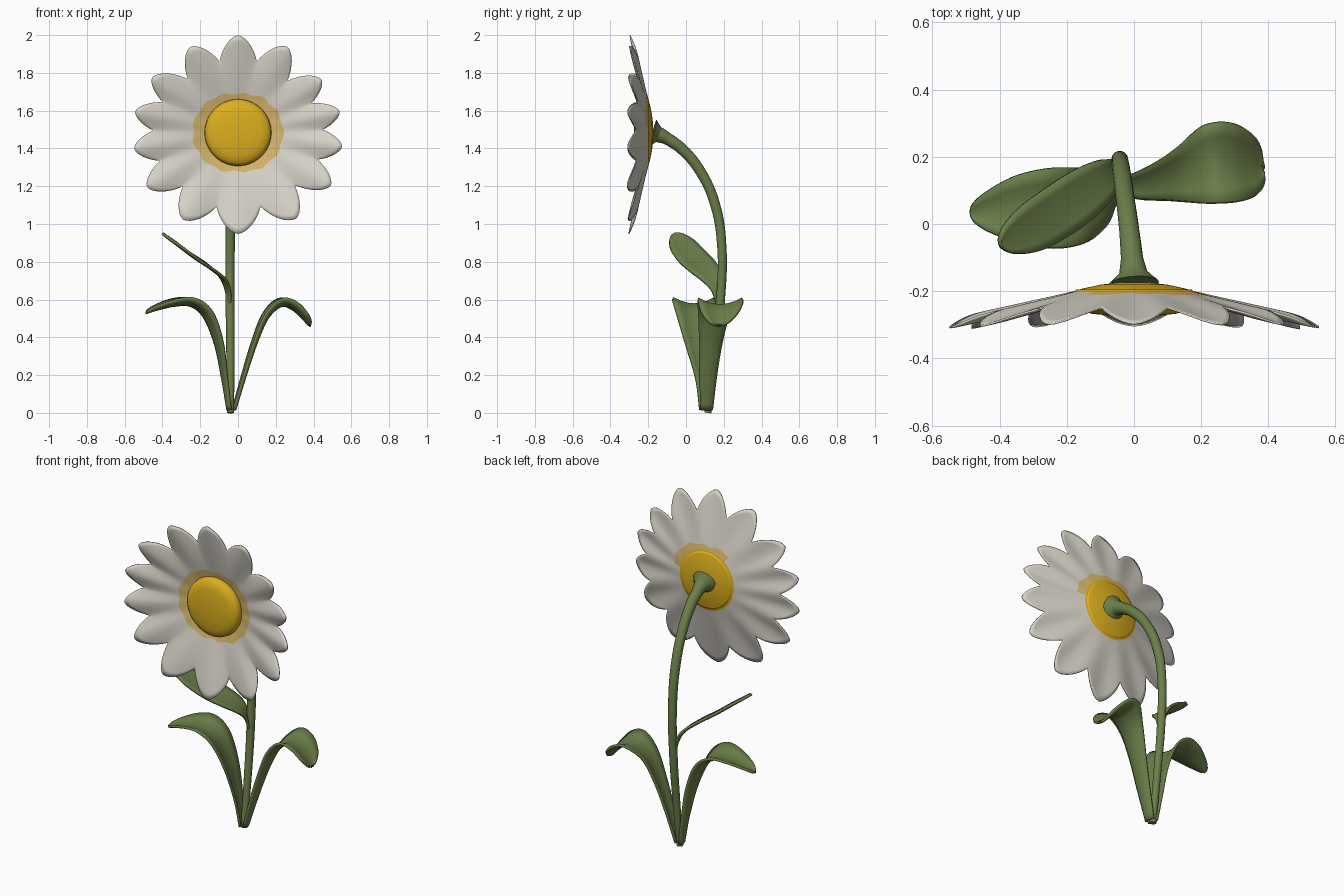
import bpy, bmesh, math
from mathutils import Vector

if "Cube" in bpy.data.objects:
    bpy.data.objects.remove(bpy.data.objects["Cube"])


def material(name, rgb):
    m = bpy.data.materials.new(name)
    m.diffuse_color = (*rgb, 1)
    m.use_nodes = True
    m.node_tree.nodes["Principled BSDF"].inputs["Base Color"].default_value = m.diffuse_color
    return m


WHITE = material("petal white", (0.68, 0.65, 0.58))
YELLOW = material("centre yellow", (0.72, 0.43, 0.013))
TAN = material("pale yellow", (0.68, 0.47, 0.15))
GREEN = material("leaf green", (0.147, 0.21, 0.067))


def finish(bm, name, mats):
    bmesh.ops.recalc_face_normals(bm, faces=bm.faces)
    for f in bm.faces:
        f.smooth = True
    me = bpy.data.meshes.new(name)
    bm.to_mesh(me)
    bm.free()
    for m in mats:
        me.materials.append(m)
    ob = bpy.data.objects.new(name, me)
    bpy.context.collection.objects.link(ob)
    return ob


def loft_rings(bm, rings, mat_rule):
    """Join closed rings of points; cap both ends with fans."""
    vs = [[bm.verts.new(p) for p in r] for r in rings]
    n = len(rings[0])
    for k in range(len(vs) - 1):
        for i in range(n):
            j = (i + 1) % n
            f = bm.faces.new((vs[k][i], vs[k][j], vs[k + 1][j], vs[k + 1][i]))
            f.material_index = mat_rule(k, i)
    for k, ring in ((0, vs[0]), (len(vs) - 2, vs[-1])):
        c = bm.verts.new(sum((v.co for v in ring), Vector()) / n)
        for i in range(n):
            f = bm.faces.new((ring[i], ring[(i + 1) % n], c))
            f.material_index = mat_rule(k, i)


CZ = 1.484  # height of the flower centre

# Flower outline: tip angles (clockwise from up), tip and valley radii
TIPS = [0, 29.7, 57.7, 78.4, 97.7, 119.7, 146, 180, 212.3, 239, 261.2, 281.5, 302.6, 331]
TIP_R = [.515, .524, .524, .55, .556, .566, .55, .536, .545, .561, .556, .556, .54, .519]
VALLEY_R = [.39, .38, .42, .45, .445, .41, .41, .41, .41, .44, .45, .43, .39, .39]
STEPS = 8
outline = []  # angle, outer radius, 0 at petal middle .. 1 at valley
for i, a in enumerate(TIPS):
    nxt = (i + 1) % len(TIPS)
    b = TIPS[nxt] if nxt else 360
    for s in range(2 * STEPS):
        t = s / STEPS
        u, tip = (t, TIP_R[i]) if t <= 1 else (2 - t, TIP_R[nxt])
        r = VALLEY_R[i] + (tip - VALLEY_R[i]) * (1 - u ** 1.6)
        outline.append((math.radians(a + (b - a) * t / 2), r, u))


def seam(a):  # uneven edge of the painted ring
    return .203 + .036 * abs(math.sin(a)) + .005 * math.sin(13 * a)


def petal_ring(kind, v, front):
    pts = []
    for a, outer, u in outline:
        r = v if kind == "r" else seam(a) + (outer - seam(a)) * v
        if r < .18:
            y = -.172 - .028 * (r / .18) ** 2
        else:
            y = -.2 - .25 * (r - .18)
        y -= .009 * math.cos(math.pi * u) * max(0, (r - .2) / .3)
        thick = .016 if kind == "r" else .016 - .010 * v ** 3
        pts.append((r * math.sin(a), y - (thick if front else 0), CZ + r * math.cos(a)))
    return pts


# Petals: back surface outwards, round the rim, front surface inwards
fr = [0, .15, .35, .55, .75, .9, 1]
stations = [("r", .04, 0), ("r", .10, 0), ("r", .15, 0), ("r", .182, 0)]
stations += [("f", f, 0) for f in fr] + [("f", f, 1) for f in reversed(fr)]
stations += [("r", .17, 1), ("r", .08, 1)]


def petal_mat(k, i):
    a = math.degrees(outline[i][0])
    if k < 3:
        return 1
    if k == 3:
        return 2 if a < 80 or a > 320 else 0
    return 2 if k >= 3 + 2 * len(fr) else 0


bm = bmesh.new()
loft_rings(bm, [petal_ring(*s) for s in stations], petal_mat)
finish(bm, "petals", [WHITE, YELLOW, TAN])

# Domed yellow centre
bm = bmesh.new()
profile = [(.172, -.195), (.177, -.222), (.174, -.242), (.158, -.258), (.125, -.267), (.07, -.273), (.02, -.275)]
loft_rings(bm, [[(r * math.sin(math.tau * i / 48), y, CZ + r * math.cos(math.tau * i / 48))
                 for i in range(48)] for r, y in profile], lambda k, i: 0)
finish(bm, "flower_centre", [YELLOW])

# Arching stem, flaring where it meets the flower
path = [(-.04, .115, .0, .019), (-.04, .152, .3, .022), (-.042, .183, .6, .024), (-.042, .19, .87, .025),
        (-.037, .155, 1.1, .027), (-.026, .075, 1.28, .028), (-.014, -.02, 1.395, .03),
        (-.006, -.1, 1.452, .033), (-.002, -.145, 1.473, .042), (0, -.176, 1.482, .075)]
cu = bpy.data.curves.new("stem", "CURVE")
cu.dimensions = "3D"
cu.bevel_depth = 1
cu.bevel_resolution = 5
cu.use_fill_caps = True
sp = cu.splines.new("BEZIER")
sp.bezier_points.add(len(path) - 1)
for bp, (x, y, z, r) in zip(sp.bezier_points, path):
    bp.co, bp.radius = (x, y, z), r
    bp.handle_left_type = bp.handle_right_type = "AUTO"
cu.materials.append(GREEN)
bpy.context.collection.objects.link(bpy.data.objects.new("stem", cu))


def smooth_path(pts, n=6):
    p = [Vector(q) for q in pts]
    p = [2 * p[0] - p[1]] + p + [2 * p[-1] - p[-2]]
    out = []
    for i in range(1, len(p) - 2):
        for s in range(n):
            t = s / n
            out.append(.5 * (2 * p[i] + (p[i + 1] - p[i - 1]) * t
                             + (2 * p[i - 1] - 5 * p[i] + 4 * p[i + 1] - p[i + 2]) * t * t
                             + (3 * p[i] - p[i - 1] - 3 * p[i + 1] + p[i + 2]) * t ** 3))
    return out + [p[-2]]


def leaf(name, pts, across, cup):
    """Blade along x, y, z, half-width points; edges lifted towards its upper side."""
    path = smooth_path(pts)
    across = Vector(across).normalized()
    bm = bmesh.new()
    rows = []
    for i, q in enumerate(path):
        tan = (path[min(i + 1, len(path) - 1)] - path[max(i - 1, 0)]).to_3d()
        up = tan.cross(across).normalized()
        if up.dot(Vector((-pts[-1][0], 0, .6))) < 0:
            up = -up
        w = max(q[3], .004)
        rows.append([bm.verts.new(q.to_3d() + across * w * s + up * cup * w * (s * s - .4))
                     for s in (-1, -.66, -.33, 0, .33, .66, 1)])
    for a, b in zip(rows, rows[1:]):
        for k in range(6):
            bm.faces.new((a[k], a[k + 1], b[k + 1], b[k]))
    ob = finish(bm, name, [GREEN])
    mod = ob.modifiers.new("thickness", "SOLIDIFY")
    mod.thickness = .014
    mod.offset = 0


leaf("left_leaf", [(-.05, .105, .015, .033), (-.075, .1, .18, .05), (-.11, .075, .37, .083),
                   (-.17, .055, .52, .11), (-.25, .045, .582, .118), (-.34, .04, .58, .1),
                   (-.43, .033, .555, .06), (-.475, .03, .537, .028), (-.488, .03, .53, .004)],
     (.18, -.98, 0), .3)
leaf("right_leaf", [(-.02, .11, .015, .03), (.035, .118, .2, .045), (.09, .132, .37, .06),
                    (.15, .15, .51, .082), (.225, .178, .58, .115), (.29, .183, .565, .116),
                    (.345, .178, .515, .092), (.375, .174, .475, .05), (.384, .172, .462, .006)],
     (-.1, .99, 0), .3)
leaf("upper_leaf", [(-.045, .178, .55, .014), (-.056, .165, .65, .03), (-.085, .138, .715, .058),
                    (-.15, .09, .77, .078), (-.23, .035, .823, .082), (-.31, -.015, .883, .074),
                    (-.365, -.045, .923, .05), (-.39, -.058, .942, .025), (-.398, -.063, .948, .004)],
     (.056, -.125, -.042), .08)
